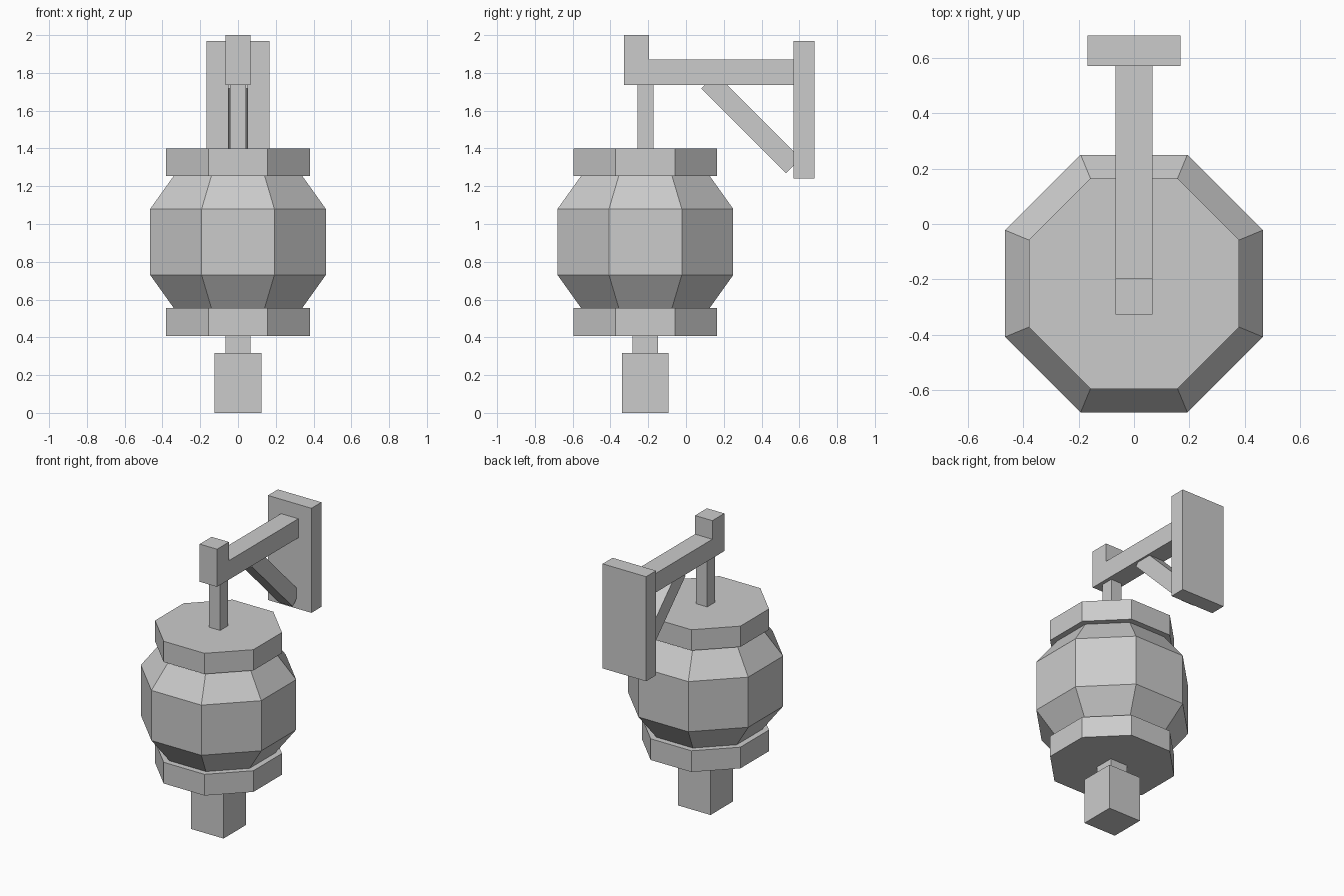
import bpy, bmesh, math
from mathutils import Matrix

if "Cube" in bpy.data.objects:
    bpy.data.objects.remove(bpy.data.objects["Cube"])

CY = -0.215  # lantern axis (y)


def make_object(name, bm):
    bmesh.ops.recalc_face_normals(bm, faces=bm.faces)
    mesh = bpy.data.meshes.new(name)
    bm.to_mesh(mesh)
    bm.free()
    ob = bpy.data.objects.new(name, mesh)
    bpy.context.collection.objects.link(ob)
    return ob


def box(name, x, y0, y1, z0, z1):
    """Box symmetric in x with half width x."""
    bm = bmesh.new()
    m = Matrix.Translation((0, (y0 + y1) / 2, (z0 + z1) / 2)) @ Matrix.Diagonal((2 * x, y1 - y0, z1 - z0, 1))
    bmesh.ops.create_cube(bm, size=1, matrix=m)
    return make_object(name, bm)


def octagon_stack(name, profile):
    """Closed eight-sided solid from (flat half width, z) pairs."""
    bm = bmesh.new()
    rings = []
    for half, z in profile:
        r = half / math.cos(math.pi / 8)
        angles = [math.pi / 8 + i * math.pi / 4 for i in range(8)]
        rings.append([bm.verts.new((r * math.cos(a), CY + r * math.sin(a), z)) for a in angles])
    for a, b in zip(rings, rings[1:]):
        for i in range(8):
            j = (i + 1) % 8
            bm.faces.new((a[i], a[j], b[j], b[i]))
    bm.faces.new(rings[0])
    bm.faces.new(rings[-1])
    return make_object(name, bm)


# Lantern
octagon_stack("lantern_body", [(0.34, 0.555), (0.465, 0.73), (0.465, 1.08), (0.34, 1.255)])
octagon_stack("bottom_cap", [(0.38, 0.407), (0.38, 0.555)])
octagon_stack("top_cap", [(0.38, 1.255), (0.38, 1.40)])

# Tassel below, hanging rod above
box("tassel", 0.125, CY - 0.123, CY + 0.123, 0, 0.317)
box("tassel_neck", 0.067, CY - 0.067, CY + 0.067, 0.317, 0.407)
box("hanging_rod", 0.043, CY - 0.043, CY + 0.043, 1.40, 1.737)

# L-shaped arm: side profile extruded across x
bm = bmesh.new()
outline = [(-0.327, 1.737), (0.57, 1.737), (0.57, 1.87), (-0.195, 1.87), (-0.195, 2.0), (-0.327, 2.0)]
face = bm.faces.new([bm.verts.new((-0.067, y, z)) for y, z in outline])
side = bmesh.ops.extrude_face_region(bm, geom=[face])
bmesh.ops.translate(bm, vec=(0.134, 0, 0), verts=[v for v in side["geom"] if isinstance(v, bmesh.types.BMVert)])
make_object("bracket_arm", bm)

# Wall plate and diagonal brace
box("wall_plate", 0.168, 0.57, 0.68, 1.24, 1.97)
brace = box("diagonal_brace", 0.053, -0.317, 0.317, -0.0555, 0.0555)
brace.location = (0, 0.344, 1.532)
brace.rotation_euler.x = math.radians(-45)
